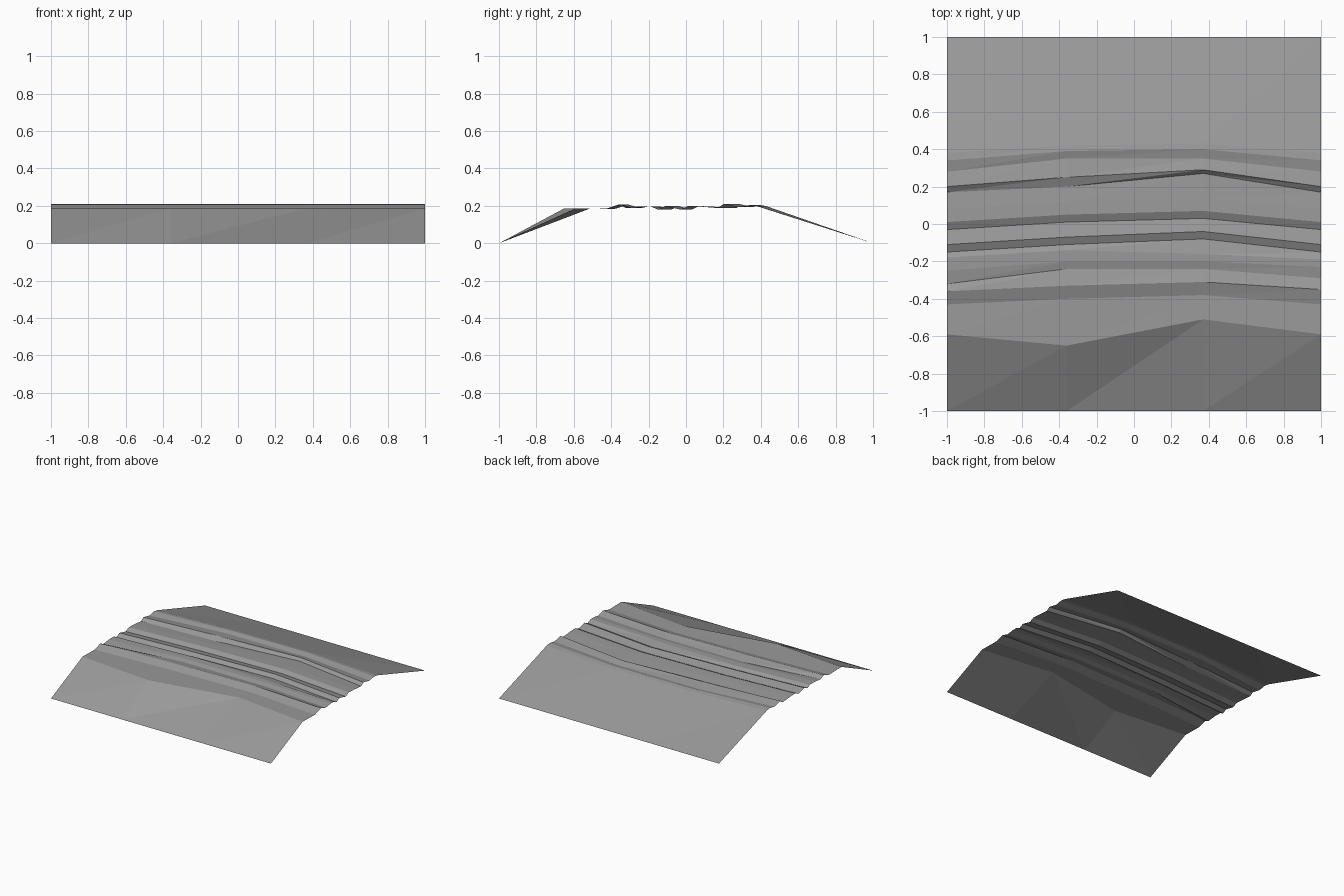
import bpy
import bmesh

default = bpy.data.objects.get("Cube")
if default:
    bpy.data.objects.remove(default, do_unlink=True)

# Single grey stone colour
stone = bpy.data.materials.new("stone grey")
stone.use_nodes = True
grey = (0.32, 0.32, 0.32, 1.0)
stone.diffuse_color = grey
shader = next(n for n in stone.node_tree.nodes if n.type == "BSDF_PRINCIPLED")
shader.inputs["Base Color"].default_value = grey
shader.inputs["Roughness"].default_value = 0.9

# Columns across the embankment, from its right edge to its left edge
COLUMNS = (-1.0, -0.36, 0.37, 1.0)

# Each ridge line: height in thousandths, then its y at the columns in hundredths
RIDGES = (
    (0, (-100, -100, -100, -100)),   # front foot
    (187, (-59, -65, -51, -59)),     # front shoulder
    (184, (-43, -40, -38, -43)),
    (207, (-36, -33, -31, -35)),
    (188, (-32, -24, -24, -29)),
    (197, (-25, -20, -20, -23)),
    (197, (-18, -14, -16, -19)),
    (180, (-15, -11, -8, -15)),
    (199, (-11, -7, -4, -11)),
    (180, (-3, 1, 3, -3)),
    (199, (1, 5, 7, 1)),
    (196, (8, 12, 14, 8)),
    (188, (17, 20, 27, 17)),
    (209, (20, 25, 29, 20)),
    (193, (28, 35, 35, 28)),
    (204, (34, 39, 40, 34)),
    (198, (38, 42, 43, 38)),         # back shoulder
    (0, (100, 100, 100, 100)),       # back foot
)


def build_sheet(name, columns, ridges, material):
    """Open sheet spanning the ridge lines, split into flat triangles."""
    bm = bmesh.new()
    rows = [
        [bm.verts.new((x, y / 100, height / 1000)) for x, y in zip(columns, line)]
        for height, line in ridges
    ]
    for near, far in zip(rows, rows[1:]):
        for i in range(len(columns) - 1):
            bm.faces.new((near[i], near[i + 1], far[i + 1]))
            bm.faces.new((near[i], far[i + 1], far[i]))
    mesh = bpy.data.meshes.new(name)
    bm.to_mesh(mesh)
    bm.free()
    mesh.materials.append(material)
    sheet = bpy.data.objects.new(name, mesh)
    bpy.context.collection.objects.link(sheet)
    return sheet


build_sheet("rutted_embankment", COLUMNS, RIDGES, stone)
